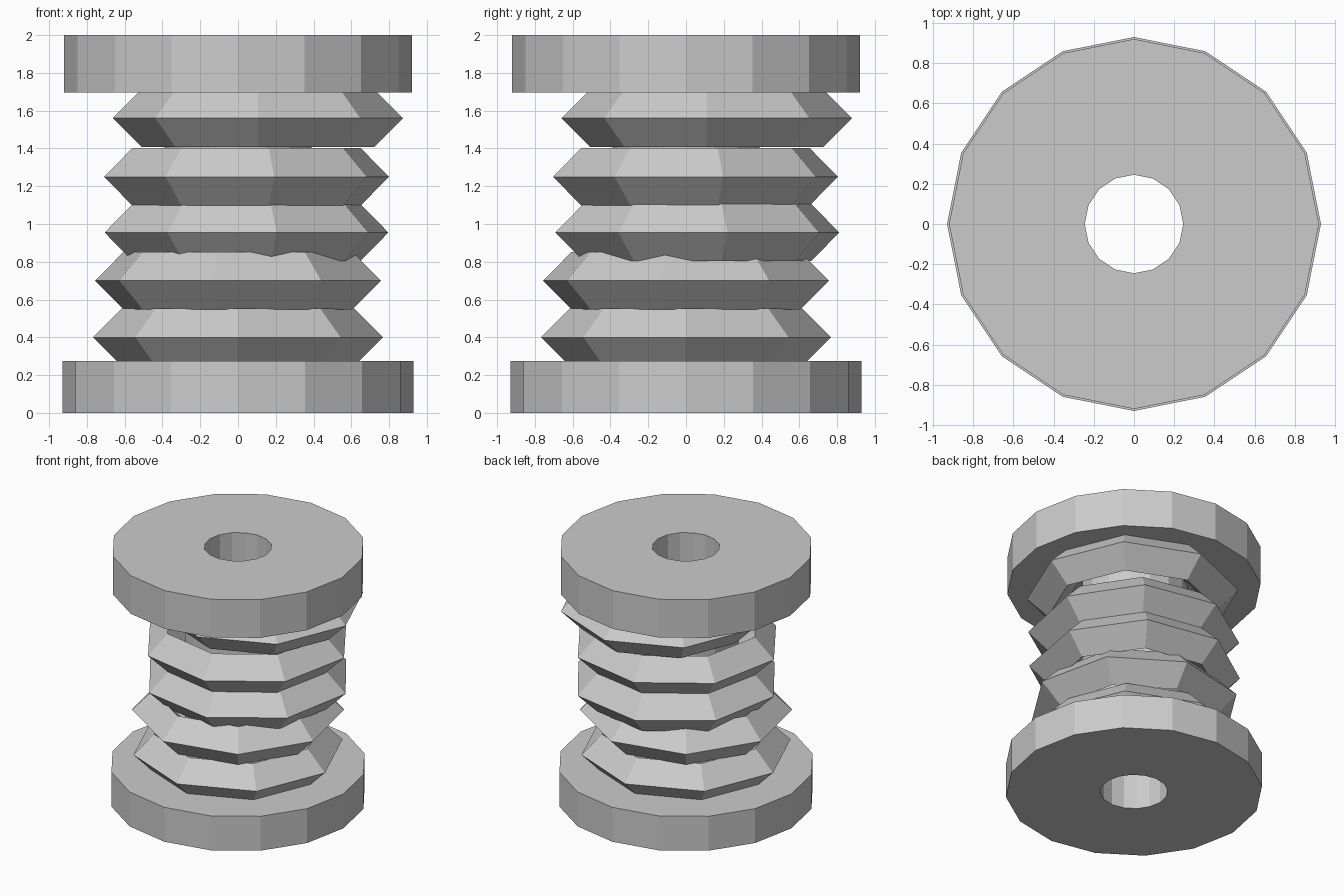
import bpy
import bmesh
from math import cos, sin, tau, radians

if "Cube" in bpy.data.objects:
    bpy.data.objects.remove(bpy.data.objects["Cube"])


def lathe(name, profile, sides, centre=(0, 0), twist=0):
    """Revolve a closed (radius, z) profile into a flat-shaded ring."""
    bm = bmesh.new()
    rings = []
    for i in range(sides):
        a = radians(twist) + tau * i / sides
        rings.append([bm.verts.new((centre[0] + r * cos(a), centre[1] + r * sin(a), z))
                      for r, z in profile])
    n = len(profile)
    for i in range(sides):
        p, q = rings[i], rings[(i + 1) % sides]
        for j in range(n):
            k = (j + 1) % n
            bm.faces.new((p[j], q[j], q[k], p[k]))
    bmesh.ops.recalc_face_normals(bm, faces=bm.faces)
    mesh = bpy.data.meshes.new(name)
    bm.to_mesh(mesh)
    bm.free()
    ob = bpy.data.objects.new(name, mesh)
    bpy.context.collection.objects.link(ob)
    return ob


def tube(name, inner, outer, z0, z1):
    return lathe(name, [(inner, z0), (outer, z0), (outer, z1), (inner, z1)], 16)


# End flanges and the hollow shaft between them
HOLE = 0.245
tube("bottom_flange", HOLE, 0.93, 0, 0.275)
tube("top_flange", HOLE, 0.92, 1.695, 2.0)
tube("shaft", HOLE, 0.39, 0.27, 1.70)

# Loose wound coils: eight-sided rings with a diamond section
MAJOR, MINOR = 0.616, 0.152
coils = [  # height, x, y, twist
    (0.40, 0, 0, 0),
    (0.70, 0, 0, -10),
    (0.955, 0.045, 0.06, 12),
    (1.25, 0.045, 0.05, 11),
    (1.56, 0.105, 0.11, 0),
]
for i, (z, x, y, twist) in enumerate(coils, 1):
    diamond = [(MAJOR + MINOR, z), (MAJOR, z + MINOR), (MAJOR - MINOR, z), (MAJOR, z - MINOR)]
    lathe(f"coil_{i}", diamond, 8, (x, y), twist)
